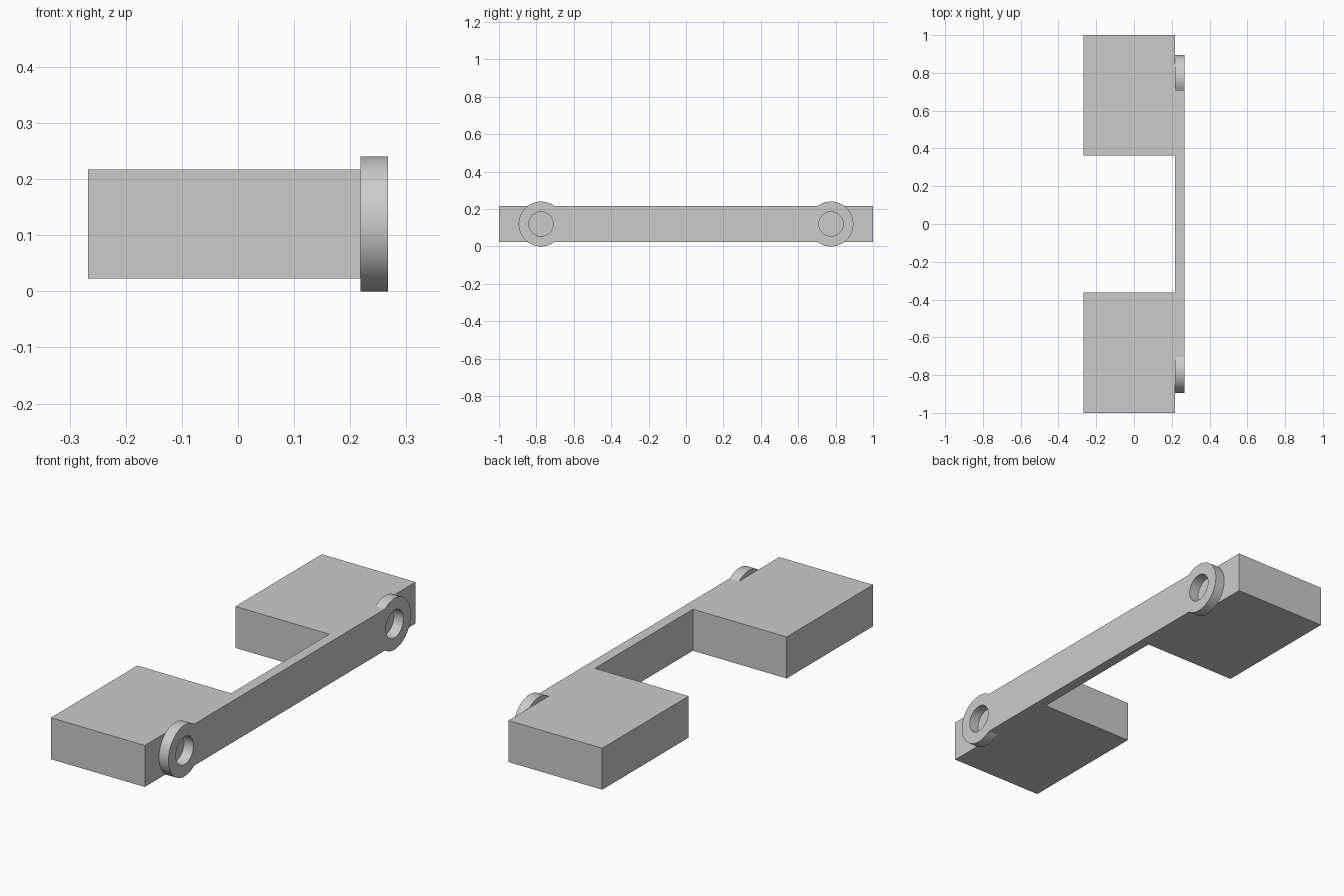
import bpy
import bmesh
from math import pi, sin, cos, asin
from mathutils import Vector

cube = bpy.data.objects.get("Cube")
if cube:
    bpy.data.objects.remove(cube, do_unlink=True)

# Shared dimensions
LEFT, JOINT, RIGHT = -0.267, 0.218, 0.267
LOW, HIGH = 0.023, 0.217
MID = (LOW + HIGH) / 2
EYE_Y, EYE_R, HOLE_R = 0.775, 0.12, 0.065

grey = bpy.data.materials.new("plain grey")
grey.use_nodes = True
colour = (0.6, 0.6, 0.6, 1)
grey.diffuse_color = colour
grey.node_tree.nodes["Principled BSDF"].inputs["Base Color"].default_value = colour


def make_object(name, bm):
    bmesh.ops.recalc_face_normals(bm, faces=bm.faces)
    mesh = bpy.data.meshes.new(name)
    bm.to_mesh(mesh)
    bm.free()
    mesh.materials.append(grey)
    obj = bpy.data.objects.new(name, mesh)
    bpy.context.collection.objects.link(obj)
    return obj


def make_block(name, y0, y1):
    bm = bmesh.new()
    bmesh.ops.create_cube(bm, size=1)
    bmesh.ops.scale(bm, vec=(JOINT - LEFT, y1 - y0, HIGH - LOW), verts=bm.verts)
    bmesh.ops.translate(bm, vec=((LEFT + JOINT) / 2, (y0 + y1) / 2, MID), verts=bm.verts)
    return make_object(name, bm)


def add_loop(bm, points):
    verts = [bm.verts.new((JOINT, y, MID + z)) for y, z in points]
    return [bm.edges.new((v, verts[i - 1])) for i, v in enumerate(verts)]


# Two solid blocks, front and back
make_block("front_block", -1, -0.362)
make_block("back_block", 0.362, 1)

# Side link: straight bar with a round, pierced eye at each end
bm = bmesh.new()
sweep = pi - asin((HIGH - MID) / EYE_R)
steps = 40
angles = [-sweep + 2 * sweep * i / steps for i in range(steps + 1)]
back_arc = [(EYE_Y + EYE_R * cos(a), EYE_R * sin(a)) for a in angles]
edges = add_loop(bm, back_arc + [(-y, -z) for y, z in back_arc])
for side in (-1, 1):
    turn = [2 * pi * i / 32 for i in range(32)]
    edges += add_loop(bm, [(side * EYE_Y + HOLE_R * cos(a), HOLE_R * sin(a)) for a in turn])
bmesh.ops.triangle_fill(bm, edges=edges, use_beauty=True, normal=Vector((1, 0, 0)))
result = bmesh.ops.extrude_face_region(bm, geom=bm.faces[:], use_keep_orig=True)
moved = [g for g in result["geom"] if isinstance(g, bmesh.types.BMVert)]
bmesh.ops.translate(bm, vec=(RIGHT - JOINT, 0, 0), verts=moved)
link = make_object("side_link", bm)

# Smooth the round walls, keep the rims sharp
bpy.ops.object.select_all(action="DESELECT")
link.select_set(True)
bpy.context.view_layer.objects.active = link
bpy.ops.object.shade_smooth_by_angle()
